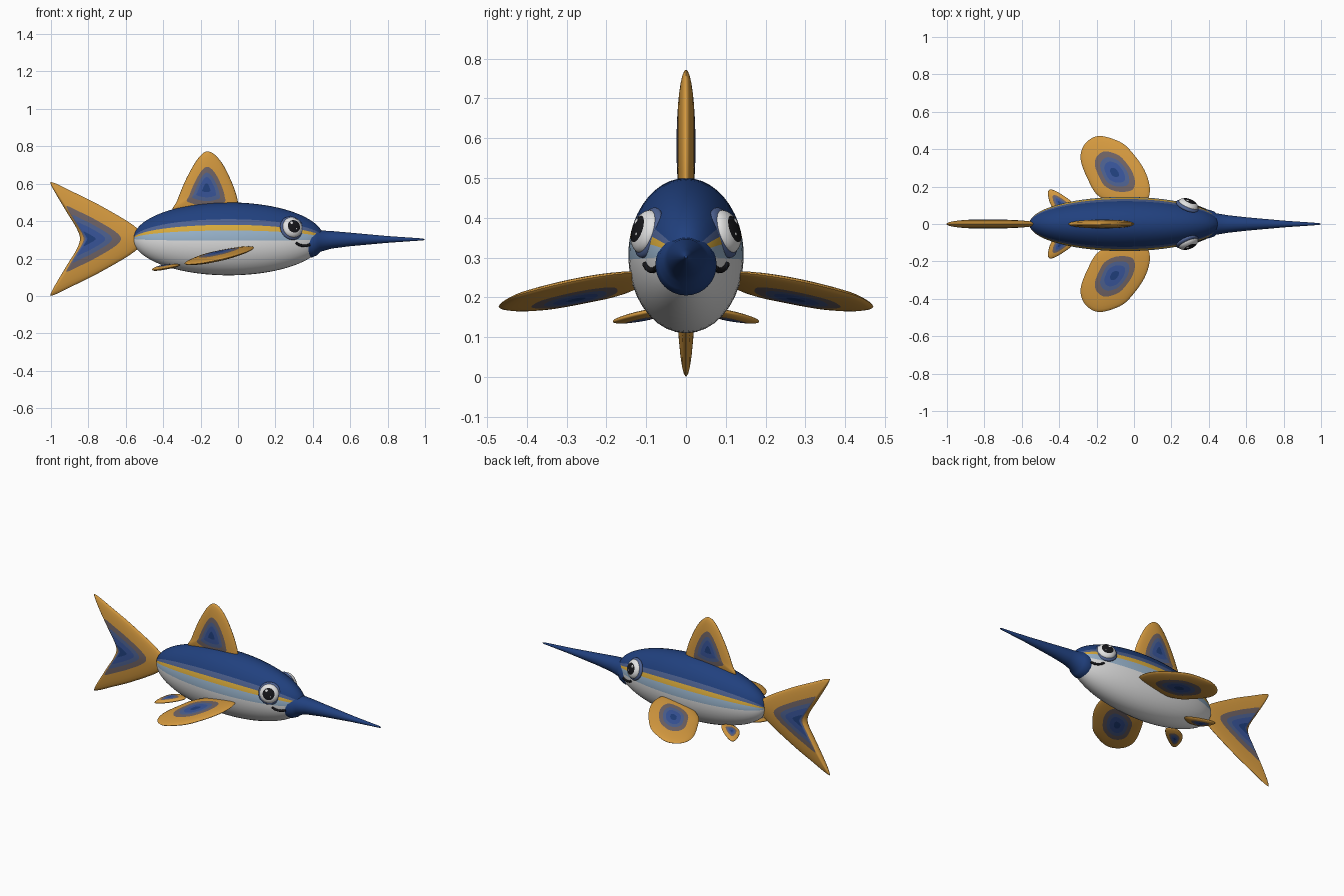
import bpy, bmesh, math
from mathutils import Vector

old = bpy.data.objects.get("Cube")
if old:
    bpy.data.objects.remove(old, do_unlink=True)


def material(name, r, g, b):
    m = bpy.data.materials.new(name)
    m.use_nodes = True
    m.diffuse_color = (r, g, b, 1)
    bsdf = m.node_tree.nodes["Principled BSDF"]
    bsdf.inputs["Base Color"].default_value = (r, g, b, 1)
    bsdf.inputs["Roughness"].default_value = 0.6
    return m


NAVY = material("navy", .015, .052, .21)
SLATE = material("slate_blue", .075, .12, .28)
BLUE = material("mid_blue", .04, .09, .32)
PALE = material("pale_blue", .32, .46, .61)
YELLOW = material("yellow", .70, .41, .045)
WHITE = material("white", .76, .76, .76)
BLACK = material("black", .008, .008, .01)
ORANGE = material("orange", .66, .32, .05)
TAUPE = material("taupe", .16, .125, .13)


def finish(name, bm, mats, angle=50):
    bmesh.ops.recalc_face_normals(bm, faces=bm.faces)
    me = bpy.data.meshes.new(name)
    bm.to_mesh(me)
    bm.free()
    for m in mats:
        me.materials.append(m)
    me.polygons.foreach_set("use_smooth", [True] * len(me.polygons))
    me.set_sharp_from_angle(angle=math.radians(angle))
    ob = bpy.data.objects.new(name, me)
    bpy.context.collection.objects.link(ob)
    return ob


def bridge(bm, a, b, mats):
    n = len(a)
    for i in range(n):
        f = bm.faces.new((a[i], a[(i + 1) % n], b[(i + 1) % n], b[i]))
        f.material_index = mats[i]


def fan(bm, ring, tip, mats):
    for i in range(len(ring)):
        f = bm.faces.new((ring[i], ring[(i + 1) % len(ring)], tip))
        f.material_index = mats[i]


# Body: ellipsoid whose lengthwise seams follow the colour bands
CX, CZ, LEN, WID, HGT = -.05, .305, .51, .145, .195
BANDS = [-.05, .23, .385, .54]          # white, pale, yellow, slate, navy


def make_body():
    marks = [-math.pi / 2] + [math.asin(b) for b in BANDS] + [math.pi / 2]
    steps = [9, 3, 2, 2, 7]
    half, cols = [], []
    for k, n in enumerate(steps):
        for i in range(n):
            half.append(marks[k] + (marks[k + 1] - marks[k]) * i / n)
            cols.append(k)
    angles = half + [math.pi - a for a in [math.pi / 2] + half[:0:-1]]
    cols = cols + cols[::-1]
    bm = bmesh.new()
    rings = []
    count = 40
    for j in range(1, count):
        t = math.pi * j / count
        s = math.sin(t)
        rings.append([bm.verts.new((CX - LEN * math.cos(t), WID * s * math.cos(a),
                                    CZ + HGT * s * math.sin(a))) for a in angles])
    for a, b in zip(rings, rings[1:]):
        bridge(bm, a, b, cols)
    fan(bm, rings[0], bm.verts.new((CX - LEN, 0, CZ)), cols)
    fan(bm, rings[-1], bm.verts.new((CX + LEN, 0, CZ)), cols)
    finish("body", bm, [WHITE, PALE, YELLOW, SLATE, NAVY])


def body_side(x, z):
    k = 1 - ((x - CX) / LEN) ** 2 - ((z - CZ) / HGT) ** 2
    return WID * math.sqrt(max(k, 0))


# Beak: stations of (x, centre height, radius)
def make_beak():
    stations = [(.34, .285, .06), (.365, .281, .074), (.395, .282, .077), (.425, .288, .069),
                (.44, .293, .057), (.5, .3, .047), (.6, .302, .036), (.8, .302, .018),
                (.99, .302, .005)]
    bm = bmesh.new()
    n = 32
    zero = [0] * n
    rings = [[bm.verts.new((x, r * math.cos(math.tau * i / n), z + r * math.sin(math.tau * i / n)))
              for i in range(n)] for x, z, r in stations]
    for a, b in zip(rings, rings[1:]):
        bridge(bm, a, b, zero)
    bm.faces.new(rings[0])
    fan(bm, rings[-1], bm.verts.new((1, 0, .302)), zero)
    finish("beak", bm, [NAVY])


# Fins: lens-shaped solids with concentric colour zones
def smooth_loop(pts, n=6):
    out = []
    for i in range(len(pts)):
        p = [Vector(pts[(i + k) % len(pts)]) for k in (-1, 0, 1, 2)]
        for j in range(n):
            t = j / n
            out.append(.5 * (2 * p[1] + (p[2] - p[0]) * t
                             + (2 * p[0] - 5 * p[1] + 4 * p[2] - p[3]) * t * t
                             + (3 * p[1] - p[0] - 3 * p[2] + p[3]) * t ** 3))
    return out


def make_fin(name, outline, centre, thick, place):
    loop = smooth_loop(outline)
    c = Vector(centre)
    levels = [1, .98, .92, .82, .7, .58, .42, .3, .13]
    zones = [0, 0, 0, 0, 0, 1, 2, 3, 4]
    bm = bmesh.new()
    rim = [bm.verts.new(place(p.x, p.y, 0)) for p in loop]
    for side in (1, -1):
        prev = rim
        for k, s in enumerate(levels[1:]):
            w = side * thick * math.sqrt(1 - s * s)
            ring = [bm.verts.new(place(*(c + (p - c) * s), w)) for p in loop]
            bridge(bm, prev, ring, [zones[k]] * len(loop))
            prev = ring
        fan(bm, prev, bm.verts.new(place(*c, side * thick)), [zones[-1]] * len(loop))
    finish(name, bm, [ORANGE, TAUPE, SLATE, BLUE, NAVY], 70)


def upright(u, v, w):
    return (u, w, v)


def sideways(side, base, rise, drop):
    return lambda u, v, w: (u, side * v, base + rise * u - drop * v + w)


# Eyes: socket, eyeball with pupil faces, and two glints
def make_dome(name, centre, normal, radius, depth, mats, pupil=0):
    bm = bmesh.new()
    bmesh.ops.create_uvsphere(bm, u_segments=32, v_segments=28, radius=1)
    for f in bm.faces:
        p = f.calc_center_median()
        f.material_index = int(p.z > 0 and math.hypot(p.x, p.y) < pupil)
    ob = finish(name, bm, mats, 80)
    ob.location = centre
    ob.rotation_euler = normal.to_track_quat('Z', 'Y').to_euler()
    ob.scale = (radius, radius, depth)


def make_eye(side, label):
    normal = Vector((.36, .85 * side, .28)).normalized()
    centre = Vector((.29, .101 * side, .365))
    make_dome(label + "_eye_socket", centre - normal * .008, normal, .066, .022, [SLATE])
    make_dome(label + "_eye", centre, normal, .056, .031, [WHITE, BLACK], .64)
    for i, (dx, dz, r) in enumerate([(-.012, .018, .009), (.012, -.014, .005)]):
        across = Vector((normal.y, -normal.x, 0)).normalized() * side
        up = normal.cross(across) * side
        if up.z < 0:
            up = -up
        spot = centre + across * dx + up * dz + normal * .0265
        make_dome(f"{label}_eye_glint_{i + 1}", spot, normal, r, .004, [WHITE])


# Mouth: a thin tube lying on the skin
def make_mouth(side, label):
    cu = bpy.data.curves.new(label + "_mouth", 'CURVE')
    cu.dimensions = '3D'
    cu.bevel_depth = .007
    cu.bevel_resolution = 2
    cu.use_fill_caps = True
    sp = cu.splines.new('POLY')
    path = [(.31, .284), (.325, .274), (.345, .268), (.365, .268), (.385, .274)]
    sp.points.add(len(path) - 1)
    for pt, (x, z) in zip(sp.points, path):
        pt.co = (x, side * (body_side(x, z) + .002), z, 1)
    cu.materials.append(BLACK)
    ob = bpy.data.objects.new(label + "_mouth", cu)
    bpy.context.collection.objects.link(ob)


make_body()
make_beak()

upper = [(-.56, .378), (-.74, .485), (-.88, .555), (-.985, .605), (-.998, .59),
         (-.92, .455), (-.865, .365)]
lower = [(x, 2 * CZ - z) for x, z in reversed(upper)]
make_fin("tail_fin", [(-.5, CZ)] + upper + [(-.845, CZ)] + lower, (-.8, CZ), .025, upright)

dorsal = [(-.34, .45), (-.325, .51), (-.275, .63), (-.21, .74), (-.155, .772),
          (-.09, .717), (-.03, .6), (0, .5), (-.01, .44), (-.17, .41)]
make_fin("dorsal_fin", dorsal, (-.17, .577), .024, upright)

pectoral = [(.085, .18), (.055, .29), (-.03, .405), (-.1, .45), (-.195, .47), (-.265, .425),
            (-.285, .345), (-.245, .235), (-.19, .15), (-.08, .1), (.05, .11)]
pelvic = [(-.31, .08), (-.335, .12), (-.39, .16), (-.44, .184), (-.46, .17), (-.45, .115),
          (-.42, .07), (-.36, .05)]
for side, label in ((1, "left"), (-1, "right")):
    make_fin(label + "_pectoral_fin", pectoral, (-.105, .275), .02,
             sideways(side, .265, .168, .121))
    make_fin(label + "_pelvic_fin", pelvic, (-.4, .115), .012,
             sideways(side, .206, .1, .12))
    make_eye(side, label)
    make_mouth(side, label)
